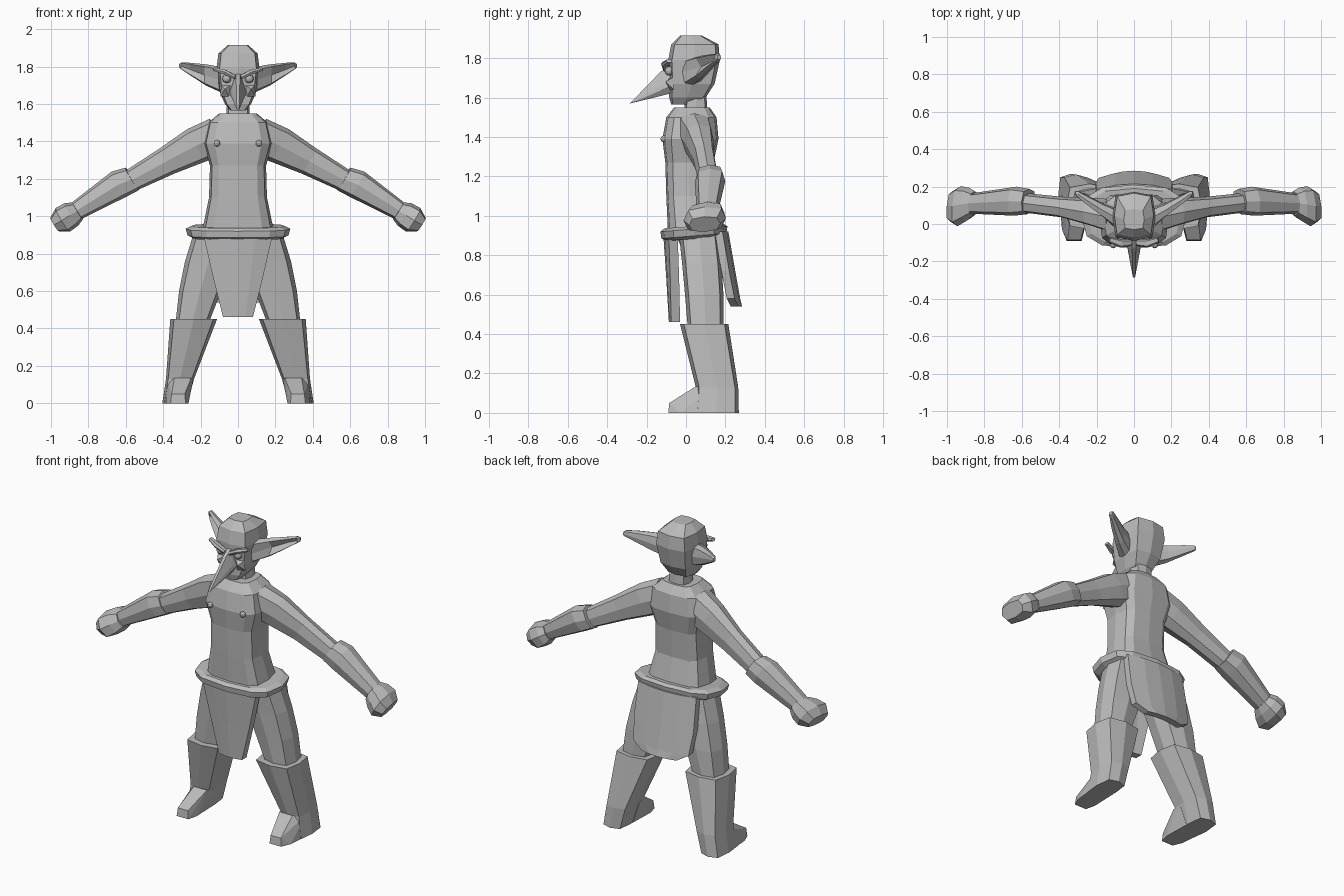
import bpy, bmesh, math
from mathutils import Vector

if "Cube" in bpy.data.objects:
    bpy.data.objects.remove(bpy.data.objects["Cube"], do_unlink=True)

GREY = (0.5, 0.5, 0.5, 1)
mat = bpy.data.materials.new("plain grey")
mat.use_nodes = True
mat.diffuse_color = GREY
mat.node_tree.nodes["Principled BSDF"].inputs["Base Color"].default_value = GREY


def finish(name, bm, mirror=False):
    bmesh.ops.recalc_face_normals(bm, faces=bm.faces[:])
    me = bpy.data.meshes.new(name)
    bm.to_mesh(me)
    bm.free()
    me.materials.append(mat)
    ob = bpy.data.objects.new(name, me)
    bpy.context.collection.objects.link(ob)
    if mirror:
        ob.modifiers.new("Mirror", 'MIRROR').use_clip = False
    return ob


def bridge(name, rings, mirror=False):
    """Skin matching rings of points and cap both ends."""
    bm = bmesh.new()
    rows = [[bm.verts.new(p) for p in r] for r in rings]
    n = len(rows[0])
    for a, b in zip(rows, rows[1:]):
        for i in range(n):
            j = (i + 1) % n
            bm.faces.new((a[i], a[j], b[j], b[i]))
    bm.faces.new(rows[0])
    bm.faces.new(rows[-1])
    return finish(name, bm, mirror)


def outline(n, p):
    """Unit rounded square with n corners."""
    out = []
    for i in range(n):
        t = math.tau * i / n
        out.append([math.copysign(abs(f) ** p, f) if abs(f) > 1e-6 else 0
                    for f in (math.cos(t), math.sin(t))])
    return out


def stack(name, rows, n=8, p=0.6, mirror=False):
    """Level rings: height, x from, x to, y front, y back."""
    rings = [[((a + b) / 2 + (b - a) / 2 * c, (f + k) / 2 + (k - f) / 2 * s, z)
              for c, s in outline(n, p)] for z, a, b, f, k in rows]
    return bridge(name, rings, mirror)


def limb(name, axis, rows, n=8, p=0.7, mirror=True):
    """Rings square to an axis: centre, half depth, half height."""
    axis = Vector(axis).normalized()
    v = axis.cross(Vector((0, 1, 0))).normalized()
    u = v.cross(axis)
    rings = [[Vector(c) + u * (ru * a) + v * (rv * b) for a, b in outline(n, p)]
             for c, ru, rv in rows]
    return bridge(name, rings, mirror)


def hull(name, pts, mirror=True):
    bm = bmesh.new()
    for p in pts:
        bm.verts.new(p)
    bmesh.ops.convex_hull(bm, input=bm.verts[:])
    bmesh.ops.dissolve_limit(bm, angle_limit=0.02, verts=bm.verts[:], edges=bm.edges[:])
    return finish(name, bm, mirror)


def ball(name, loc, r):
    bm = bmesh.new()
    bmesh.ops.create_icosphere(bm, subdivisions=2, radius=r)
    bmesh.ops.translate(bm, vec=loc, verts=bm.verts[:])
    return finish(name, bm, True)


def sym(z, w, f, k):
    return (z, -w, w, f, k)


# Trunk, hips, belt and neck
stack("torso", [sym(0.88, 0.2, -0.09, 0.18), sym(1.1, 0.155, -0.1, 0.13),
                sym(1.27, 0.15, -0.105, 0.14), sym(1.39, 0.185, -0.12, 0.165),
                sym(1.5, 0.16, -0.1, 0.155), sym(1.55, 0.1, -0.06, 0.12)], n=12, p=0.55)
stack("hips", [sym(0.74, 0.08, 0.02, 0.14), sym(0.9, 0.23, -0.05, 0.17)])
belt = stack("belt", [sym(0.88, 0.24, -0.1, 0.18), sym(0.895, 0.27, -0.125, 0.205),
                      sym(0.93, 0.28, -0.13, 0.21), sym(0.945, 0.25, -0.11, 0.19)], n=12, p=0.7)
for v in belt.data.vertices:
    v.co.z += 0.08 * v.co.y
stack("neck", [sym(1.52, 0.065, -0.01, 0.11), sym(1.66, 0.055, 0, 0.1)])
ball("nipple", (0.112, -0.112, 1.39), 0.018)

# Arms with flared cuffs and fists
ARM = (0.85, 0.1, -0.52)
limb("upper_arm", ARM, [((0.1, 0.04, 1.435), 0.09, 0.1), ((0.22, 0.065, 1.38), 0.075, 0.1),
                        ((0.38, 0.09, 1.295), 0.055, 0.078), ((0.6, 0.115, 1.175), 0.052, 0.058)])
limb("forearm_cuff", ARM, [((0.565, 0.12, 1.2), 0.068, 0.07), ((0.635, 0.122, 1.172), 0.078, 0.078),
                           ((0.87, 0.11, 1.025), 0.055, 0.05)])
limb("fist", ARM, [((0.855, 0.11, 1.03), 0.065, 0.052), ((0.89, 0.105, 1.01), 0.09, 0.07),
                   ((0.935, 0.095, 0.982), 0.108, 0.074), ((0.978, 0.095, 0.957), 0.08, 0.045)])

# Legs and boots
stack("thigh", [(0.42, 0.16, 0.335, 0.01, 0.19), (0.6, 0.09, 0.315, -0.005, 0.19),
                (0.76, 0.03, 0.283, -0.02, 0.18), (0.9, 0.01, 0.24, -0.035, 0.165)], mirror=True)
stack("boot_shaft", [(0, 0.27, 0.405, 0.04, 0.268), (0.13, 0.235, 0.385, 0.05, 0.265),
                     (0.45, 0.112, 0.362, -0.03, 0.215)], p=0.5, mirror=True)
hull("boot_toe", [(x, y, z) for y, z, a, b in
                  ((-0.09, 0, 0.28, 0.36), (-0.085, 0.05, 0.285, 0.355), (-0.03, 0, 0.265, 0.385),
                   (0.05, 0.135, 0.25, 0.34), (0.14, 0, 0.27, 0.4), (0.12, 0.12, 0.24, 0.38))
                  for x in (a, b)])


# Loincloth flaps, curved around the hips
def flap(name, rows, thick, bow):
    rings = []
    for z, w, y in rows:
        xs = [-w, -w / 2, 0, w / 2, w]
        arc = [y - bow * (x / w) ** 2 * w / 0.2 for x in xs]
        rings.append([(x, a, z) for x, a in zip(xs, arc)]
                     + [(x, a + thick, z) for x, a in reversed(list(zip(xs, arc)))])
    bridge(name, rings)


flap("front_flap", [(0.9, 0.185, -0.115), (0.68, 0.135, -0.1), (0.46, 0.08, -0.087)], 0.045, -0.03)
flap("back_flap", [(0.92, 0.2, 0.175), (0.72, 0.205, 0.21), (0.58, 0.19, 0.235),
                   (0.54, 0.12, 0.245)], 0.04, 0.03)

# Head
stack("head", [sym(1.565, 0.04, -0.075, 0.04), sym(1.6, 0.07, -0.085, 0.1),
               sym(1.67, 0.1, -0.085, 0.145), sym(1.79, 0.115, -0.09, 0.172),
               sym(1.87, 0.105, -0.075, 0.165), sym(1.915, 0.055, -0.03, 0.08)], p=0.45)
hull("nose", [(s * x, y, z) for s in (-1, 1) for x, y, z in
              ((0.012, -0.08, 1.765), (0.045, -0.075, 1.66), (0.035, -0.11, 1.67),
               (0.02, -0.08, 1.62), (0.01, -0.13, 1.73), (0.006, -0.285, 1.57),
               (0.012, -0.24, 1.583))], mirror=False)
limb("brow", (0.11, 0.02, 0.04), [((0.015, -0.1, 1.742), 0.018, 0.012),
                                  ((0.07, -0.105, 1.77), 0.022, 0.014),
                                  ((0.13, -0.085, 1.786), 0.015, 0.01)], n=6)
ball("eye", (0.06, -0.085, 1.735), 0.024)
hull("cheek", [(0.04, -0.08, 1.7), (0.09, -0.07, 1.7), (0.07, -0.105, 1.68),
               (0.05, -0.08, 1.64), (0.095, -0.06, 1.64)])

# Long swept ears with a hollow on the front side
ear = [((0.09, 0.03, 1.73), 0.05, 0.068), ((0.17, 0.075, 1.755), 0.035, 0.057),
       ((0.25, 0.125, 1.785), 0.025, 0.035), ((0.3, 0.16, 1.803), 0.016, 0.02),
       ((0.312, 0.168, 1.804), 0.01, 0.012)]
ear_ob = limb("ear", (1, 0.3, 0), ear)
for v in ear_ob.data.vertices:
    ring, i = divmod(v.index, 8)
    if i == 4 and 0 < ring < 3:
        v.co.y += 0.035
